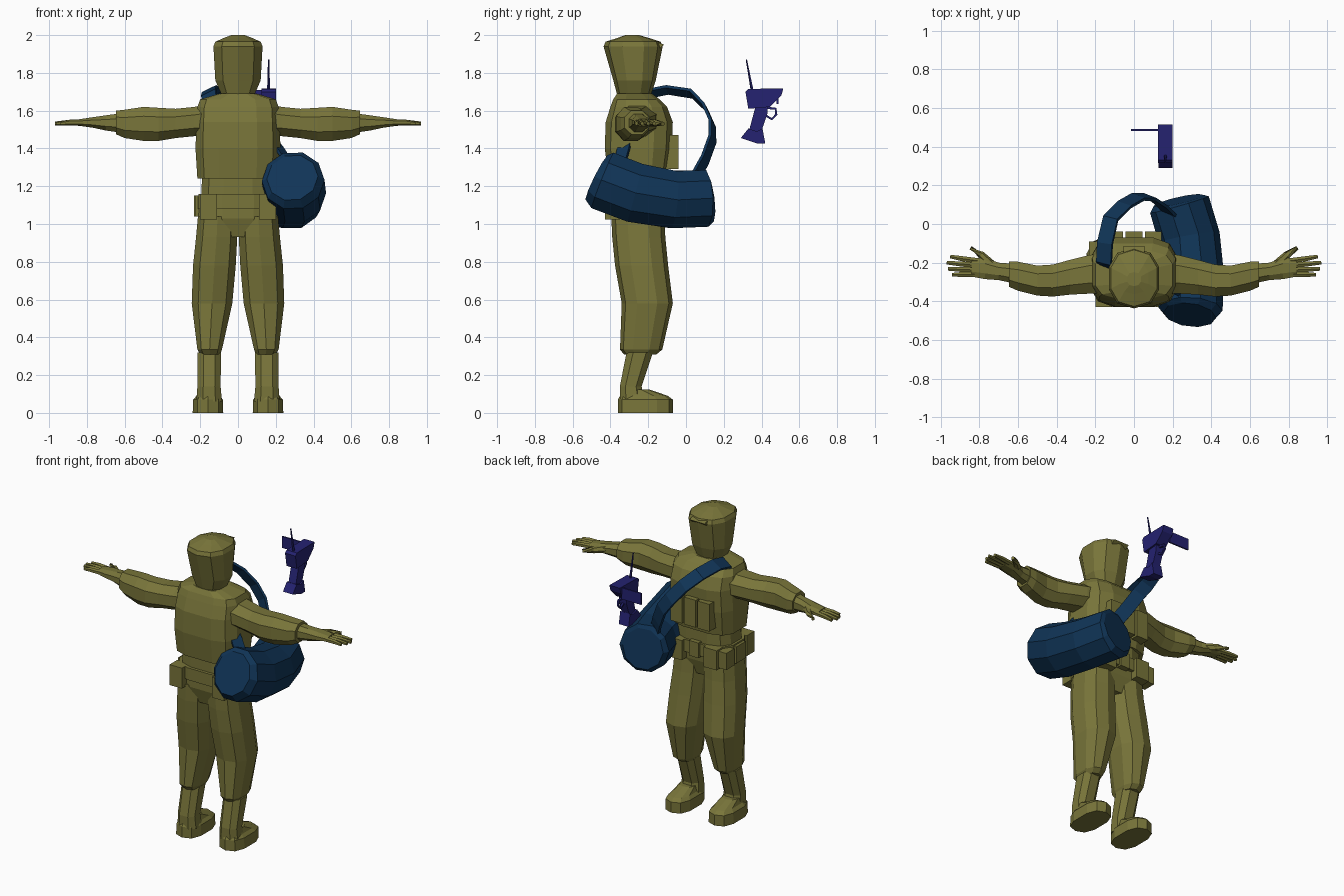
import bpy, bmesh
from math import cos, sin, pi, copysign
from mathutils import Vector

cube = bpy.data.objects.get("Cube")
if cube:
    bpy.data.objects.remove(cube)


def material(name, rgb):
    mat = bpy.data.materials.new(name)
    mat.use_nodes = True
    mat.diffuse_color = (*rgb, 1)
    mat.node_tree.nodes["Principled BSDF"].inputs["Base Color"].default_value = (*rgb, 1)
    return mat


OLIVE = material("olive", (0.19, 0.178, 0.042))
BLUE = material("dark blue", (0.005, 0.034, 0.093))
NAVY = material("navy violet", (0.018, 0.016, 0.165))


def finish(name, bm, mat):
    bmesh.ops.recalc_face_normals(bm, faces=bm.faces)
    mesh = bpy.data.meshes.new(name)
    bm.to_mesh(mesh)
    bm.free()
    mesh.materials.append(mat)
    obj = bpy.data.objects.new(name, mesh)
    bpy.context.collection.objects.link(obj)
    return obj


def skin(name, rings, mat):
    """Join rings of points into a closed flat-shaded body."""
    bm = bmesh.new()
    loops = [[bm.verts.new(p) for p in ring] for ring in rings]
    n = len(loops[0])
    for low, high in zip(loops, loops[1:]):
        for i in range(n):
            j = (i + 1) % n
            bm.faces.new((low[i], low[j], high[j], high[i]))
    bm.faces.new(loops[0])
    bm.faces.new(loops[-1])
    return finish(name, bm, mat)


def oval(center, u, v, n, power=1.0):
    """Ring around center; a power below one makes it squarer."""
    ring = []
    for i in range(n):
        a = 2 * pi * (i + 0.5) / n
        c, s = (copysign(abs(t) ** power, t) for t in (cos(a), sin(a)))
        ring.append(Vector(center) + u * c + v * s)
    # Scale so that the ring reaches its stated half widths
    k = 1 / cos(pi / n) ** power
    return [Vector(center) + (p - Vector(center)) * k for p in ring]


def upright(name, sections, mat=OLIVE, n=12, power=0.7, side=1):
    """Sections are z, then x range, then y range."""
    rings = [oval((side * (a + b) / 2, (c + d) / 2, z), Vector(((b - a) / 2, 0, 0)),
                  Vector((0, (d - c) / 2, 0)), n, power) for z, a, b, c, d in sections]
    return skin(name, rings, mat)


def sideways(name, sections, side, n=8, power=0.9):
    """Sections are x, then y range, then z range."""
    rings = [oval((side * x, (a + b) / 2, (c + d) / 2), Vector((0, (b - a) / 2, 0)),
                  Vector((0, 0, (d - c) / 2)), n, power) for x, a, b, c, d in sections]
    return skin(name, rings, OLIVE)


def tube(name, path, radii, mat, n=6):
    pts = [Vector(p) for p in path]
    rings = []
    for i, p in enumerate(pts):
        t = (pts[min(i + 1, len(pts) - 1)] - pts[max(i - 1, 0)]).normalized()
        ref = Vector((1, 0, 0)) if abs(t.x) < 0.8 else Vector((0, 0, 1))
        u = t.cross(ref).normalized()
        rings.append(oval(p, u * radii[i], t.cross(u) * radii[i], n))
    return skin(name, rings, mat)


def box(name, x, y, z, mat=OLIVE):
    corners = lambda h: [(x[0], y[0], h), (x[1], y[0], h), (x[1], y[1], h), (x[0], y[1], h)]
    return skin(name, [corners(z[0]), corners(z[1])], mat)


def profile(name, yz, x0, x1, mat):
    """Side outline pushed through from x0 to x1."""
    return skin(name, [[(x, y, z) for y, z in yz] for x in (x0, x1)], mat)


def strap(name, path, hub, width, mat, thick=0.008):
    pts = [Vector(p) for p in path]
    rings = []
    for i, p in enumerate(pts):
        t = (pts[min(i + 1, len(pts) - 1)] - pts[max(i - 1, 0)]).normalized()
        out = p - Vector(hub)
        w = t.cross(out).normalized() * width / 2
        h = w.cross(t).normalized() * thick
        rings.append([p - w - h, p + w - h, p + w + h, p - w + h])
    return skin(name, rings, mat)


# Head, hood and neck
upright("head", [
    (1.68, -.085, .085, -.36, -.19), (1.76, -.12, .12, -.38, -.165),
    (1.94, -.13, .13, -.43, -.13), (1.965, -.12, .12, -.42, -.14),
    (1.985, -.075, .075, -.36, -.2), (2.0, -.035, .035, -.32, -.25)], n=10, power=.85)
profile("cap_brim", [(-.2, 1.975), (-.115, 1.95), (-.14, 1.93), (-.2, 1.93)], -.055, .055, OLIVE)
upright("neck", [(1.62, -.09, .09, -.36, -.19), (1.72, -.08, .08, -.35, -.2)], n=10, power=1)

# Jacket, hips and belt
upright("jacket", [
    (1.24, -.215, .215, -.41, -.1), (1.4, -.225, .225, -.43, -.075),
    (1.54, -.22, .22, -.425, -.07), (1.62, -.215, .215, -.4, -.1),
    (1.66, -.2, .2, -.385, -.14), (1.69, -.1, .1, -.365, -.18)], power=.6)
upright("waist", [(1.15, -.195, .195, -.385, -.11), (1.25, -.19, .19, -.385, -.11)])
upright("hips", [(.93, -.17, .17, -.36, -.15), (1.03, -.21, .21, -.39, -.12),
                 (1.16, -.2, .2, -.39, -.11)])
upright("belt", [(1.08, -.213, .213, -.405, -.095), (1.16, -.21, .21, -.405, -.095)])

# Pouches on the chest and around the belt
for i in (-1, 0, 1):
    box(f"chest_pouch_{i + 2}", (i * .1 - .043, i * .1 + .043), (-.12, -.04), (1.29, 1.47))
box("buckle", (-.035, .035), (-.12, -.08), (1.07, 1.17))
for side, word in ((1, "left"), (-1, "right")):
    mirror = lambda a, b: (side * a, side * b)
    box(word + "_back_pouch", mirror(.11, .2), (-.43, -.35), (1.025, 1.16))
    box(word + "_hip_pouch", mirror(.17, .228), (-.3, -.2), (1.04, 1.15))
    box(word + "_front_pouch", mirror(.08, .175), (-.16, -.07), (1.03, 1.16))
    box(word + "_side_pouch", mirror(.17, .232), (-.175, -.09), (1.04, 1.15))

    # Trouser leg and boot
    upright(word + "_trouser_leg", [
        (.31, .095, .2, -.325, -.16), (.335, .085, .215, -.345, -.13),
        (.58, .03, .245, -.335, -.075), (.78, .012, .238, -.37, -.1),
        (.93, .004, .222, -.385, -.115), (1.04, .004, .212, -.39, -.12)],
        n=10, power=.8, side=side)
    upright(word + "_boot_shaft", [
        (.06, .085, .22, -.35, -.22), (.14, .092, .215, -.35, -.235),
        (.32, .09, .215, -.315, -.175)], n=8, power=.8, side=side)
    upright(word + "_boot_foot", [
        (0, .078, .24, -.355, -.075), (.07, .08, .237, -.355, -.075),
        (.09, .095, .22, -.345, -.1), (.125, .105, .21, -.34, -.2)],
        n=10, power=.75, side=side)

    # Sleeve, wrist and palm
    sideways(word + "_sleeve", [
        (.14, -.36, -.15, 1.46, 1.64), (.23, -.36, -.16, 1.465, 1.62),
        (.33, -.365, -.185, 1.455, 1.61), (.42, -.375, -.21, 1.44, 1.615),
        (.5, -.37, -.215, 1.44, 1.62), (.6, -.345, -.195, 1.455, 1.605),
        (.645, -.325, -.195, 1.475, 1.6)], side)
    sideways(word + "_palm", [
        (.63, -.305, -.205, 1.485, 1.585), (.7, -.29, -.2, 1.495, 1.575),
        (.77, -.285, -.175, 1.51, 1.565), (.84, -.272, -.178, 1.52, 1.555)], side)

    # Fingers and thumb
    for k, (y, x_tip, y_tip) in enumerate(((-.26, .94, -.262), (-.238, .962, -.232),
                                           (-.214, .968, -.2), (-.19, .95, -.168))):
        tube(f"{word}_finger_{k + 1}", [(side * .81, y, 1.537), (side * .89, (y + y_tip) / 2, 1.537),
             (side * x_tip, y_tip, 1.532)], (.014, .013, .009), OLIVE)
    tube(word + "_thumb", [(side * .74, -.21, 1.537), (side * .79, -.16, 1.535),
         (side * .845, -.123, 1.53)], (.022, .017, .01), OLIVE)

# Curved duffel bag with bevelled ends
tube("duffel_bag", [(.288, -.47, 1.245), (.292, -.44, 1.23), (.3, -.27, 1.165),
     (.285, -.07, 1.13), (.235, .1, 1.135), (.23, .122, 1.138)],
     (.13, .158, .158, .152, .15, .125), BLUE, n=10)

# Carrying strap over the shoulder and its lower end
strap("shoulder_strap", [
    (.19, .05, 1.25), (.14, .1, 1.34), (.08, .14, 1.45), (.02, .14, 1.53), (-.05, .1, 1.62),
    (-.12, .03, 1.69), (-.15, -.1, 1.71), (-.155, -.2, 1.69), (-.14, -.24, 1.62)],
    (0, -.25, 1.35), .085, BLUE)
strap("lower_strap", [(.17, -.315, 1.46), (.22, -.33, 1.4), (.29, -.36, 1.29)],
      (0, -.2, 1.2), .07, BLUE)

# Handheld camera: body, grip, base, flip screen, trigger guard and antenna
profile("camera_body", [(.315, 1.7), (.33, 1.715), (.515, 1.718), (.505, 1.68),
        (.445, 1.62), (.33, 1.61)], .124, .2, NAVY)
profile("camera_grip", [(.37, 1.63), (.435, 1.63), (.43, 1.58), (.395, 1.48), (.33, 1.48)],
        .135, .189, NAVY)
profile("camera_base", [(.29, 1.455), (.33, 1.505), (.375, 1.49), (.405, 1.505),
        (.42, 1.425), (.38, 1.425)], .126, .198, NAVY)
box("flip_screen", (-.015, .13), (.48, .49), (1.635, 1.71), NAVY)
tube("trigger_guard", [(.162, .43, 1.615), (.162, .475, 1.61), (.162, .478, 1.58),
     (.162, .455, 1.555), (.162, .42, 1.575)], (.006,) * 5, NAVY, n=4)
tube("antenna", [(.162, .352, 1.7), (.162, .337, 1.78), (.162, .32, 1.87)],
     (.007, .005, .003), NAVY, n=5)
